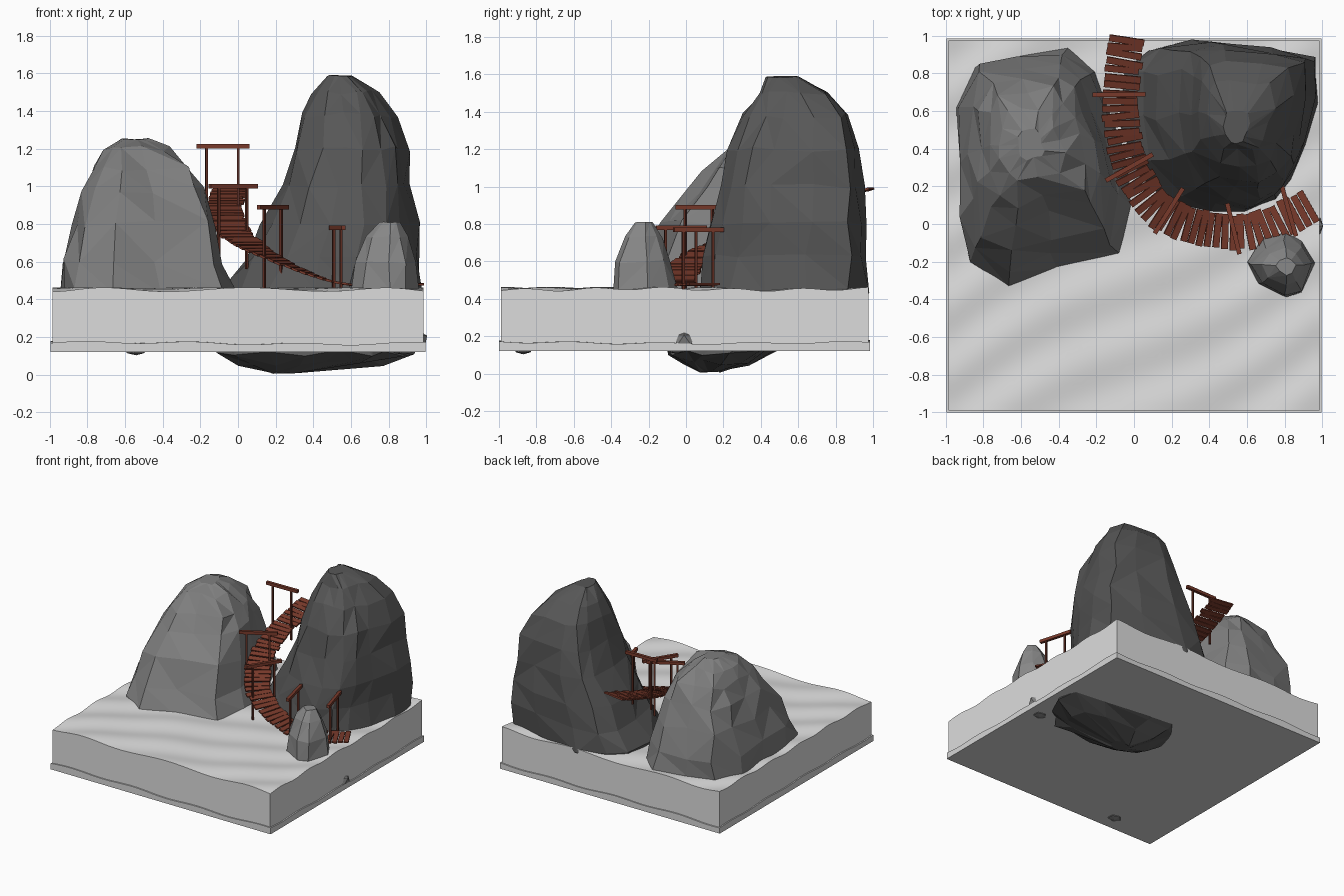
import bpy, bmesh, math, random
from mathutils import Vector, Matrix

if "Cube" in bpy.data.objects:
    bpy.data.objects.remove(bpy.data.objects["Cube"])

random.seed(4)


def material(name, c):
    m = bpy.data.materials.new(name)
    m.diffuse_color = (*c, 1)
    m.use_nodes = True
    m.node_tree.nodes["Principled BSDF"].inputs["Base Color"].default_value = m.diffuse_color
    return m


WATER = material("pale_water", (0.72, 0.72, 0.72))
SAND = material("pale_bed", (0.68, 0.68, 0.68))
ROCK_MID = material("mid_grey_rock", (0.21, 0.21, 0.21))
ROCK_DARK = material("dark_grey_rock", (0.095, 0.095, 0.095))
ROCK_LIGHT = material("light_grey_rock", (0.25, 0.25, 0.25))
WOOD = material("red_brown_wood", (0.19, 0.042, 0.024))
POST = material("dark_brown_wood", (0.12, 0.028, 0.017))


def finish(bm, name, mat):
    bmesh.ops.recalc_face_normals(bm, faces=bm.faces)
    me = bpy.data.meshes.new(name)
    bm.to_mesh(me)
    bm.free()
    me.materials.append(mat)
    ob = bpy.data.objects.new(name, me)
    bpy.context.collection.objects.link(ob)
    return ob


def slab(name, mat, x0, x1, y0, y1, z0, z1, wave):
    """Block with a rippled top surface."""
    bm = bmesh.new()
    bmesh.ops.create_grid(bm, x_segments=56, y_segments=56, size=1)
    for v in bm.verts:
        v.co.x = x0 + (v.co.x + 1) / 2 * (x1 - x0)
        v.co.y = y0 + (v.co.y + 1) / 2 * (y1 - y0)
        v.co.z = z1 + wave(v.co.x, v.co.y)
    rim = [e for e in bm.edges if e.is_boundary]
    ext = bmesh.ops.extrude_edge_only(bm, edges=rim)["geom"]
    for v in ext:
        if isinstance(v, bmesh.types.BMVert):
            v.co.z = z0
    bmesh.ops.contextual_create(bm, geom=[e for e in ext if isinstance(e, bmesh.types.BMEdge)])
    ob = finish(bm, name, mat)
    bpy.context.view_layer.objects.active = ob
    ob.select_set(True)
    bpy.ops.object.shade_smooth_by_angle(angle=math.radians(35))
    ob.select_set(False)


def ripple(x, y):
    d = y - 0.55 * x
    return 0.007 * math.sin(17 * d + 1.2 * math.sin(3 * x)) + 0.004 * math.sin(9 * x + 5 * y)


def bed_ripple(x, y):
    return 0.006 * math.sin(11 * x + 2 * y) + 0.005 * math.sin(13 * y - 3 * x)


# water block and the bed below it
slab("water", WATER, -0.985, 0.985, -0.99, 0.975, 0.14, 0.452, ripple)
slab("bed", SAND, -0.995, 0.995, -1.0, 0.985, 0.12, 0.168, bed_ripple)


def rock(name, mat, foot, rings, jit):
    """Faceted loft: footprint outline fitted to each ring (z, xmin, xmax, ymin, ymax)."""
    fx, fy = [p[0] for p in foot], [p[1] for p in foot]
    bm = bmesh.new()
    prev = None
    n = len(foot)
    for k, (z, x0, x1, y0, y1) in enumerate(rings):
        ring = []
        for x, y in foot:
            u = (x - min(fx)) / (max(fx) - min(fx))
            w = (y - min(fy)) / (max(fy) - min(fy))
            j = jit * min(1, (x1 - x0) / 0.4)
            ring.append(bm.verts.new((x0 + u * (x1 - x0) + random.uniform(-j, j),
                                      y0 + w * (y1 - y0) + random.uniform(-j, j),
                                      z + random.uniform(-j, j) * 0.9)))
        if prev:
            for i in range(n):
                a, b, c, d = prev[i], prev[(i + 1) % n], ring[(i + 1) % n], ring[i]
                tris = ((a, b, c), (a, c, d)) if random.random() < 0.5 else ((a, b, d), (b, c, d))
                for t in tris:
                    bm.faces.new(t)
        else:
            bm.faces.new(ring[::-1])
        prev = ring
    bm.faces.new(prev)
    return finish(bm, name, mat)


# the three rocks
rock("left_rock", ROCK_MID,
     [(-0.67, -0.33), (-0.4, -0.25), (-0.06, -0.16), (-0.01, 0.1), (-0.07, 0.4), (-0.13, 0.62),
      (-0.2, 0.8), (-0.35, 0.92), (-0.6, 0.9), (-0.85, 0.84), (-0.93, 0.62), (-0.93, 0.3),
      (-0.93, 0.0), (-0.86, -0.22)],
     [(0.14, -0.95, 0.02, -0.36, 0.94), (0.45, -0.93, -0.01, -0.33, 0.92),
      (0.6, -0.91, -0.07, -0.25, 0.91), (0.8, -0.87, -0.14, -0.14, 0.86),
      (0.98, -0.82, -0.18, 0.0, 0.79), (1.1, -0.77, -0.25, 0.1, 0.72),
      (1.2, -0.7, -0.38, 0.23, 0.61), (1.25, -0.61, -0.48, 0.34, 0.5)], 0.022)
rock("right_rock", ROCK_DARK,
     [(0.6, 0.07), (0.4, 0.08), (0.2, 0.12), (0.02, 0.3), (-0.04, 0.55), (-0.02, 0.82),
      (0.08, 0.95), (0.3, 0.98), (0.68, 0.95), (0.95, 0.9), (0.96, 0.65), (0.9, 0.42),
      (0.83, 0.25), (0.74, 0.14)],
     [(0.01, 0.17, 0.32, 0.07, 0.18), (0.055, 0.02, 0.75, -0.03, 0.33),
      (0.115, -0.1, 0.92, -0.12, 0.45), (0.3, -0.07, 0.96, -0.02, 0.9),
      (0.45, -0.06, 0.97, 0.07, 0.96), (0.62, 0.04, 0.96, 0.1, 0.97),
      (0.8, 0.12, 0.95, 0.14, 0.95), (1.0, 0.22, 0.93, 0.18, 0.94),
      (1.2, 0.29, 0.9, 0.22, 0.91), (1.38, 0.34, 0.83, 0.31, 0.87),
      (1.5, 0.4, 0.74, 0.38, 0.77), (1.585, 0.48, 0.61, 0.43, 0.6)], 0.02)
rock("small_rock", ROCK_LIGHT,
     [(0.8, -0.4), (0.67, -0.32), (0.61, -0.2), (0.68, -0.08), (0.8, -0.04), (0.9, -0.08),
      (0.97, -0.2), (0.9, -0.36)],
     [(0.2, 0.63, 0.95, -0.37, -0.08), (0.45, 0.6, 0.97, -0.4, -0.04),
      (0.6, 0.63, 0.95, -0.38, -0.09), (0.73, 0.68, 0.91, -0.33, -0.13),
      (0.81, 0.75, 0.86, -0.27, -0.18)], 0.014)

# stones poking out of the bed
for i, (x, y, z, sx, sy, sz) in enumerate([(-0.54, -0.87, 0.125, 0.06, 0.05, 0.022),
                                           (0.95, -0.01, 0.18, 0.06, 0.07, 0.06),
                                           (0.88, -0.05, 0.125, 0.06, 0.05, 0.02)]):
    bm = bmesh.new()
    bmesh.ops.create_icosphere(bm, subdivisions=1, radius=1,
                               matrix=Matrix.Translation((x, y, z)) @ Matrix.Diagonal((sx, sy, sz, 1)))
    finish(bm, "bed_stone_%d" % (i + 1), ROCK_MID)


def box(bm, centre, axes, size):
    """Box along three axis vectors."""
    m = Matrix(axes).transposed().to_4x4()
    m.translation = centre
    bmesh.ops.create_cube(bm, size=1, matrix=m @ Matrix.Diagonal((*size, 1)))


# walkway centreline, sampled as a Catmull-Rom curve
path = [Vector(p) for p in [(-0.04, 0.975, 0.985), (-0.07, 0.7, 0.9), (-0.05, 0.42, 0.81),
                            (0.0, 0.26, 0.735), (0.13, 0.08, 0.65), (0.32, -0.01, 0.56),
                            (0.5, -0.045, 0.495), (0.66, -0.03, 0.475), (0.82, 0.04, 0.475),
                            (0.95, 0.105, 0.48)]]
ctrl = [2 * path[0] - path[1]] + path + [2 * path[-1] - path[-2]]
pts = []
for a, b, c, d in zip(ctrl, ctrl[1:], ctrl[2:], ctrl[3:]):
    for k in range(30):
        t = k / 30
        pts.append(0.5 * (2 * b + (c - a) * t + (2 * a - 5 * b + 4 * c - d) * t * t
                          + (3 * b - a - 3 * c + d) * t ** 3))
pts.append(path[-1])

# planks
bm = bmesh.new()
step, run = 0.043, 0.043
for p, q in zip(pts, pts[1:]):
    run += (q - p).length
    if run >= step:
        run -= step
        t = (q - p).normalized()
        side = t.cross(Vector((0, 0, 1))).normalized()
        side = (Matrix.Rotation(random.uniform(-0.07, 0.07), 3, 'Z') @ side).normalized()
        up = side.cross(t).normalized()
        t = up.cross(side)
        box(bm, p + side * random.uniform(-0.008, 0.008), (t, side, up),
            (0.036, random.uniform(0.18, 0.2), 0.012))
finish(bm, "walkway_planks", WOOD)

# gates: bar ends, bar height, foot height
gates = [((-0.22, 0.685), (0.06, 0.69), 1.212, 0.8), ((-0.15, 0.23), (0.1, 0.37), 1.0, 0.56),
         ((0.11, -0.05), (0.26, 0.19), 0.89, 0.45), ((0.56, -0.16), (0.495, 0.11), 0.78, 0.45),
         ((0.86, -0.065), (0.785, 0.2), 0.77, 0.45)]
Z = Vector((0, 0, 1))
for i, (a, b, top, foot) in enumerate(gates):
    a, b = Vector((*a, top)), Vector((*b, top))
    d = (b - a).normalized()
    n = Z.cross(d)
    bm = bmesh.new()
    box(bm, (a + b) / 2, (d, n, Z), ((b - a).length, 0.024, 0.024))
    finish(bm, "gate_bar_%d" % (i + 1), WOOD)
    bm = bmesh.new()
    for f in (0.19, 0.79):
        c = a.lerp(b, f)
        c.z = (top + foot) / 2
        box(bm, c, (d, n, Z), (0.014, 0.014, top - foot))
    finish(bm, "gate_posts_%d" % (i + 1), POST)
